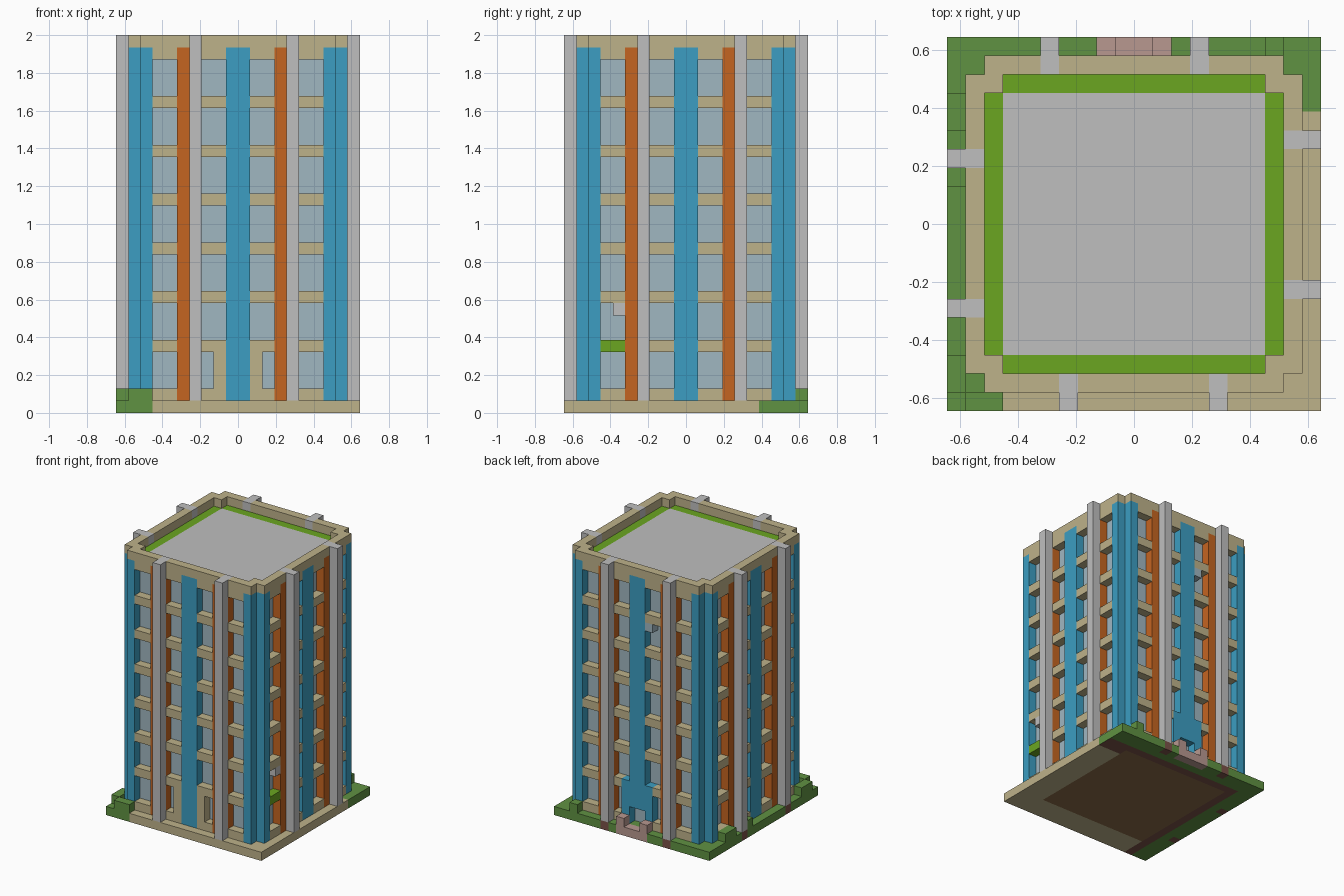
import bpy
import bmesh

if "Cube" in bpy.data.objects:
    bpy.data.objects.remove(bpy.data.objects["Cube"], do_unlink=True)

U = 2 / 31  # one block


def material(name, r, g, b):
    def lin(c):
        c /= 255
        return c / 12.92 if c <= 0.04045 else ((c + 0.055) / 1.055) ** 2.4
    col = (lin(r), lin(g), lin(b), 1)
    m = bpy.data.materials.new(name)
    m.use_nodes = True
    m.diffuse_color = col
    m.node_tree.nodes["Principled BSDF"].inputs["Base Color"].default_value = col
    return m


TAN = material("tan_concrete", 190, 178, 138)
BLUE = material("blue_panel", 60, 158, 194)
GLASS = material("pale_blue_glass", 160, 183, 193)
ORANGE = material("orange_panel", 197, 101, 33)
GREY = material("light_grey", 191, 191, 191)
GRASS = material("grass_green", 96, 146, 66)
LIME = material("bright_green", 107, 166, 33)
PINK = material("pink_stone", 184, 152, 144)
SOIL = material("red_brown_soil", 122, 82, 72)
EARTH = material("dark_earth", 140, 108, 72)


def finish(name, bm, mats):
    bmesh.ops.recalc_face_normals(bm, faces=bm.faces)
    me = bpy.data.meshes.new(name)
    bm.to_mesh(me)
    bm.free()
    for m in mats:
        me.materials.append(m)
    ob = bpy.data.objects.new(name, me)
    bpy.context.collection.objects.link(ob)
    return ob


def blocks(name, mat, boxes):
    """Boxes are (x0, x1, y0, y1, z0, z1) in block units."""
    bm = bmesh.new()
    for x0, x1, y0, y1, z0, z1 in boxes:
        for v in bmesh.ops.create_cube(bm, size=1)["verts"]:
            v.co.x = U * (x1 if v.co.x > 0 else x0)
            v.co.y = U * (y1 if v.co.y > 0 else y0)
            v.co.z = U * (z1 if v.co.z > 0 else z0)
    return finish(name, bm, [mat])


def turn(box, side):
    """Rotate a front-facade box to side 0 front, 1 right, 2 back, 3 left."""
    x0, x1, y0, y1, z0, z1 = box
    for _ in range(side):
        x0, x1, y0, y1 = -y1, -y0, x0, x1
    return (x0, x1, y0, y1, z0, z1)


SIDES = {0: "front", 1: "right", 2: "back", 3: "left"}
BAYS = [(-7, -5), (-3, -1), (1, 3), (5, 7)]
PILLARS = [(-4, -3), (4, 5)]

# Core and roof
blocks("glazed_core", GLASS, [(-8, 8, -8, 8, 1, 29)])
blocks("roof_deck", GREY, [(-7, 7, -7, 7, 29, 30)])
blocks("roof_planting", LIME, [turn((-7, 7, -8, -7, 29, 30), s) for s in SIDES])

# Facades
for s, side in SIDES.items():
    back = s == 2
    wall = lambda x0, x1, z0, z1: turn((x0, x1, -9, -8, z0, z1), s)

    # Balcony slabs, one per floor and bay
    slabs = []
    for z in range(1, 30, 4):
        for x0, x1 in BAYS:
            if s == 1 and z == 5 and x0 == -7:
                continue
            if back and z < 6:
                x0, x1 = (-3, -2) if x0 == -3 else (2, 3) if x0 == 1 else (x0, x1)
            slabs.append(wall(x0, x1, z, z + 1))
    blocks(side + "_balcony_slabs", TAN, slabs)

    # Roof parapet
    rim = [wall(a, b, 30, 31) for a, b in [(-8, -4), (-3, 4), (5, 8)]]
    rim.append(turn((-8, -7, -8, -7, 30, 31), s))
    blocks(side + "_parapet", TAN, rim)

    # Blue centre panel and corner columns
    blocks(side + "_centre_panel", BLUE, [wall(-1, 1, 3 if back else 1, 30)])
    blocks(side + "_corner_columns", BLUE,
           [wall(-8, -7, 1, 30), wall(7, 8, 1, 30),
            turn((-8, -7, -8, -7, 29, 30), s)])

    # Orange backing and grey pillars
    blocks(side + "_orange_strips", ORANGE,
           [wall(-5, -3, 1, 30), wall(3, 5, 1, 30)])
    blocks(side + "_pillars", GREY,
           [turn((a, b, -10, -9, 1, 31), s) for a, b in PILLARS]
           + [wall(a, b, 30, 31) for a, b in PILLARS])

# Entrances and balcony details
blocks("front_entrance_jambs", TAN, [(-2, -1, -9, -8, 2, 5), (1, 2, -9, -8, 2, 5)])
blocks("back_entrance_jambs", BLUE, [(-2, -1, 8, 9, 1, 6), (1, 2, 8, 9, 1, 6)])
blocks("balcony_planter", LIME, [(8, 9, -7, -5, 5, 6)])
blocks("balcony_unit", GREY, [(8, 9, -6, -5, 8, 9)])
blocks("back_window_box", GLASS, [(-2, -1, 8, 9, 24, 25)])

# Hedges and stone posts
blocks("hedges", GRASS, [(-9, -7, -10, -9, 1, 2), (7, 8, 9, 10, 1, 2),
                         (-10, -9, 5, 7, 1, 2), (-10, -9, 2, 3, 1, 2),
                         (-10, -9, -9, -7, 1, 2)])
blocks("entrance_posts", PINK, [(-2, -1, 9, 10, 1, 2), (1, 2, 9, 10, 1, 2)])

# Ground slab, coloured block by block
GROUND = [TAN, GRASS, PINK, SOIL, EARTH]


def ground_index(x, y, down):
    paved = (x > 7 and y < 6) or (y < -7 and x > -7)
    if paved:
        return 0
    if down and abs(x) < 7 and abs(y) < 7:
        return 4
    if y > 9 and abs(x) < 2:
        return 2
    if down and max(-x, y) < 8:
        return 3
    if (y > 9 and (3 < x < 4 or -5 < x < -4)) or (x < -9 and (3 < y < 4 or -5 < y < -4)):
        return 3
    return 1


bm = bmesh.new()
bmesh.ops.create_grid(bm, x_segments=20, y_segments=20, size=10 * U)
top = bmesh.ops.extrude_face_region(bm, geom=bm.faces[:], use_keep_orig=True)["geom"]
bmesh.ops.translate(bm, vec=(0, 0, U),
                    verts=[e for e in top if isinstance(e, bmesh.types.BMVert)])
bmesh.ops.recalc_face_normals(bm, faces=bm.faces)
for f in bm.faces:
    c = (f.calc_center_median() - f.normal * 0.4 * U) / U
    f.material_index = ground_index(c.x, c.y, f.normal.z < -0.5)
finish("ground_slab", bm, GROUND)
